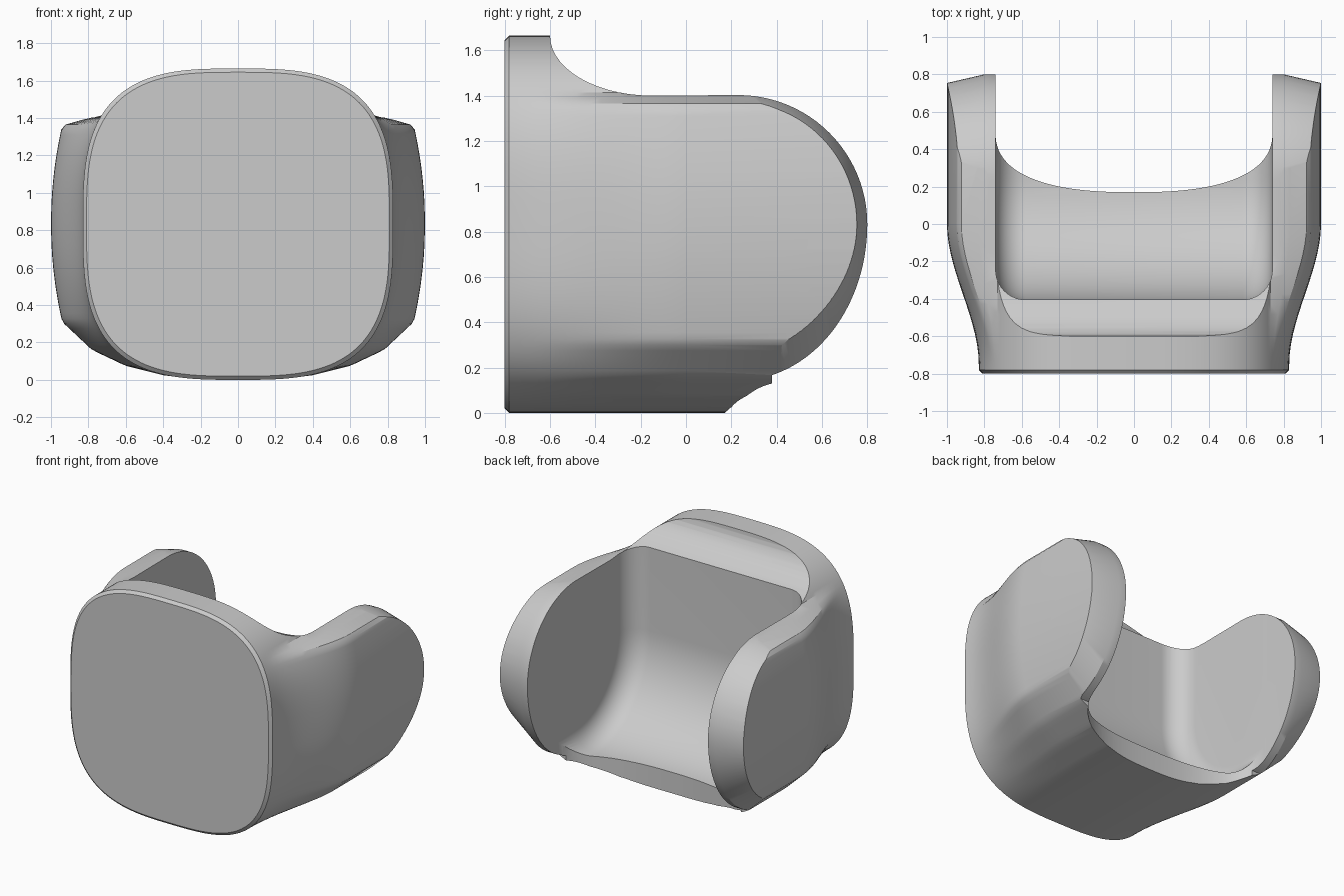
import bpy, bmesh, math

cube = bpy.data.objects.get("Cube")
if cube:
    bpy.data.objects.remove(cube, do_unlink=True)

MID = 0.8325           # height of the arm axis
AXIS_Y = 0.23          # depth of the arm axis


def loft(name, rings):
    """Skin a list of equal-length rings and cap both ends."""
    bm = bmesh.new()
    loops = [[bm.verts.new(p) for p in ring] for ring in rings]
    for a, b in zip(loops, loops[1:]):
        for i in range(len(a)):
            j = (i + 1) % len(a)
            bm.faces.new((a[i], a[j], b[j], b[i]))
    bm.faces.new(loops[0])
    bm.faces.new(loops[-1])
    bmesh.ops.recalc_face_normals(bm, faces=bm.faces)
    mesh = bpy.data.meshes.new(name)
    bm.to_mesh(mesh)
    bm.free()
    obj = bpy.data.objects.new(name, mesh)
    bpy.context.collection.objects.link(obj)
    return obj


def arm_width(z):
    """Half-width of the wide section: barrel sides with sloped shoulders."""
    if 0.31 <= z <= 1.36:
        return 1 - 0.06 * ((z - 0.835) / 0.525) ** 2
    pts = [(0, 0), (0.025, 0.4), (0.075, 0.6), (0.16, 0.78), (0.31, 0.94),
           (1.36, 0.94), (1.4, 0.8), (1.42, 0)]
    for (z0, x0), (z1, x1) in zip(pts, pts[1:]):
        if z0 <= z <= z1:
            return x0 + (x1 - x0) * (z - z0) / (z1 - z0)
    return 0


def body_ring(y, spread, scale=1.0, count=144):
    ring = []
    for i in range(count):
        a = math.tau * i / count
        c, s = math.cos(a), math.sin(a)
        x = 0.83 * abs(c) ** 0.645
        z = MID + math.copysign(MID * abs(s) ** 0.645, s)
        x += spread * max(0, arm_width(z) - x) * (1 if abs(c) > 1e-6 else 0)
        ring.append((math.copysign(x, c) * scale, y, MID + (z - MID) * scale))
    return ring


# Outer body: rounded-square front that flares out into the arms
rings = [body_ring(-0.8, 0, 0.976), body_ring(-0.78, 0)]
for k in range(15):
    t = k / 14
    rings.append(body_ring(-0.75 + 0.75 * t, t * t * (3 - 2 * t)))
rings.append(body_ring(0.9, 1))
body = loft("bracket_body", rings)


# Side outline: stepped top, round arm ends, narrower towards the outside
def side_ring(x, t):
    pts = [(-0.9, -0.2), (-0.9, 1.8), (-0.6, 1.8)]
    for k in range(15):
        a = math.pi / 2 * k / 14
        pts.append((-0.15 - 0.45 * math.cos(a), 1.665 - 0.265 * math.sin(a) - 0.04 * t))
    radius = 0.57 - 0.04 * t
    low = 0.69 - 0.16 * t
    for k in range(25):
        a = math.pi / 2 * (1 - k / 24)
        pts.append((AXIS_Y + radius * math.cos(a), MID + radius * math.sin(a)))
    stop = math.acos((0.38 - AXIS_Y) / radius)
    for k in range(1, 25):
        a = stop * k / 24
        pts.append((AXIS_Y + radius * math.cos(a), MID - low * math.sin(a)))
    pts.append((0.38, -0.2))
    return [(x, y, z) for y, z in pts]


outline = loft("side_outline_cutter", [side_ring(-1.06, 1.5), side_ring(-0.8, 0),
                                       side_ring(0.8, 0), side_ring(1.06, 1.5)])


# Cavity: curved floor and wall with rounded corners, open at top and back
def cavity_ring(x, inset):
    r, low = 0.635 - inset, 0.68 - inset
    pts = [(1.5, 2.2), (AXIS_Y - r, 2.2)]
    for k in range(25):
        a = math.pi / 2 * k / 24
        pts.append((AXIS_Y - r * math.cos(a), MID - low * math.sin(a)))
    pts.append((1.5, MID - low))
    return [(x, y, z) for y, z in pts]


FILLET = 0.16
right_half = []
for k in range(11):
    a = math.pi / 2 * k / 10
    right_half.append((0.74 - FILLET + FILLET * math.sin(a), FILLET * (1 - math.cos(a))))
cavity = loft("cavity_cutter", [cavity_ring(-x, i) for x, i in reversed(right_half)]
              + [cavity_ring(x, i) for x, i in right_half])

# Floor lip: curved back edge between the arms
plan = [(0.741, 1.5), (-0.741, 1.5)]
for k in range(49):
    a = math.pi * (1 - k / 48)
    c, s = math.cos(a), math.sin(a)
    plan.append((math.copysign(0.741 * abs(c) ** 0.8, c), 0.5 - 0.33 * abs(s) ** 0.8))
lip = loft("lip_cutter", [[(x, y, z) for x, y in plan] for z in (-0.5, 2.5)])

# Carve the body
for cutter, operation in ((outline, 'INTERSECT'), (cavity, 'DIFFERENCE'), (lip, 'DIFFERENCE')):
    mod = body.modifiers.new(cutter.name, 'BOOLEAN')
    mod.operation = operation
    mod.solver = 'EXACT'
    mod.object = cutter
bpy.context.view_layer.objects.active = body
body.select_set(True)
for mod in list(body.modifiers):
    bpy.ops.object.modifier_apply(modifier=mod.name)
for cutter in (outline, cavity, lip):
    bpy.data.objects.remove(cutter, do_unlink=True)

# Material and shading
grey = bpy.data.materials.new("plain_grey")
grey.use_nodes = True
colour = (0.6, 0.6, 0.6, 1)
grey.diffuse_color = colour
grey.node_tree.nodes["Principled BSDF"].inputs["Base Color"].default_value = colour
body.data.materials.clear()
body.data.materials.append(grey)
for poly in body.data.polygons:
    poly.material_index = 0
bpy.ops.object.shade_smooth_by_angle(angle=math.radians(28))
